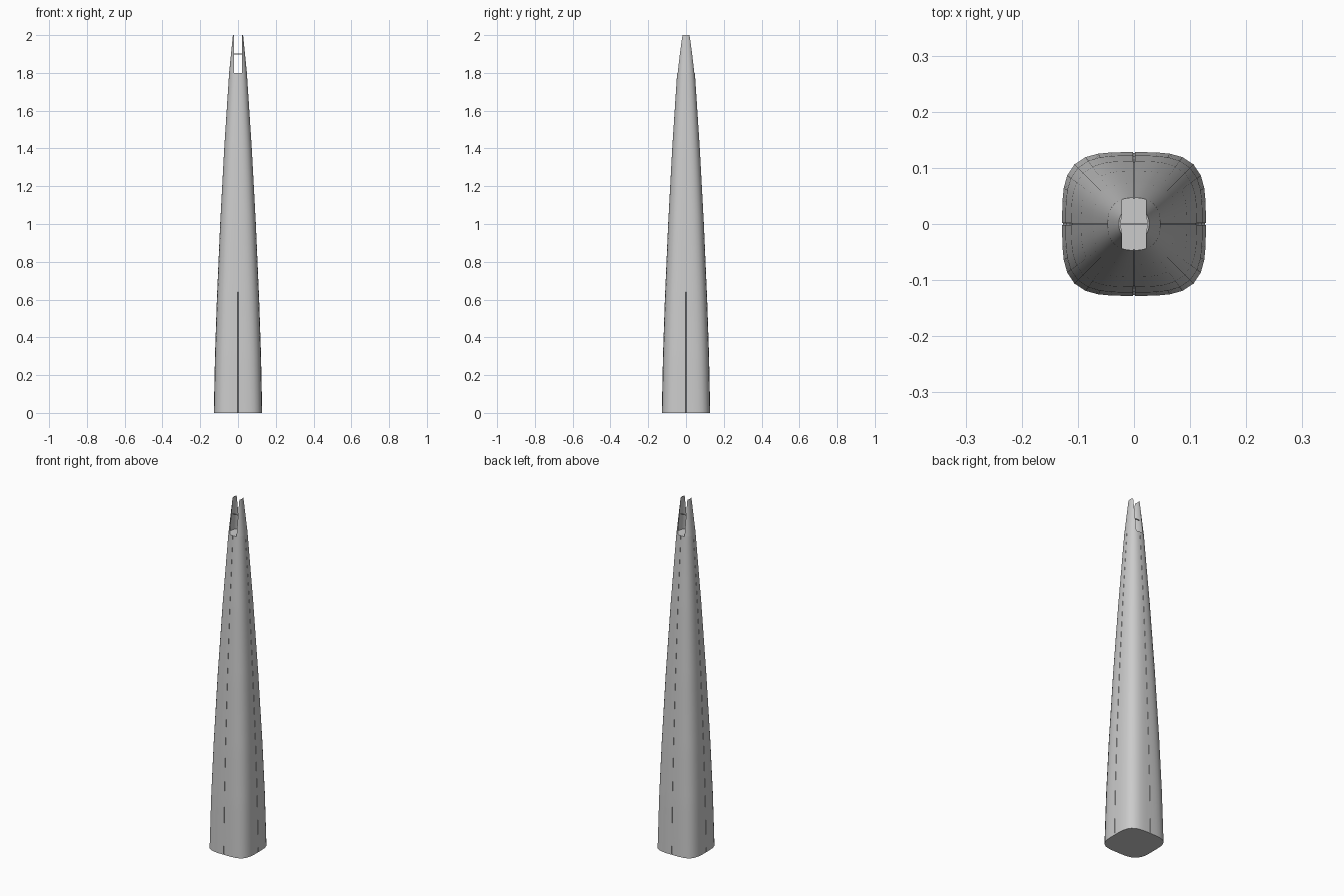
import bpy, bmesh, math

if "Cube" in bpy.data.objects:
    bpy.data.objects.remove(bpy.data.objects["Cube"])

# silhouette: height, half width
PROFILE = [(0, .128), (.3, .122), (.6, .112), (1, .0945), (1.4, .073),
           (1.6, .060), (1.8, .047), (2, .027)]
SLOT = 0.0215
DECK = 1.8


def half_width(z):
    for (z0, r0), (z1, r1) in zip(PROFILE, PROFILE[1:]):
        if z <= z1:
            return r0 + (r1 - r0) * (z - z0) / (z1 - z0)
    return PROFILE[-1][1]


def squircle(a, r, z):
    # squarish at the ground, nearly round at the crown
    n = 3.7 - 1.4 * z / 2
    c, s = math.cos(a), math.sin(a)
    k = r / (abs(c) ** n + abs(s) ** n) ** (1 / n)
    return (k * c, k * s, z)


def loft(name, rings, closed):
    bm = bmesh.new()
    vs = [[bm.verts.new(p) for p in ring] for ring in rings]
    n = len(vs[0])
    for a, b in zip(vs, vs[1:]):
        for i in range(n):
            bm.faces.new((a[i], a[(i + 1) % n], b[(i + 1) % n], b[i]))
    if closed:
        bm.faces.new(vs[0][::-1])
        bm.faces.new(vs[-1])
    bmesh.ops.recalc_face_normals(bm, faces=bm.faces)
    me = bpy.data.meshes.new(name)
    bm.to_mesh(me)
    bm.free()
    ob = bpy.data.objects.new(name, me)
    bpy.context.collection.objects.link(ob)
    bpy.ops.object.select_all(action='DESELECT')
    ob.select_set(True)
    bpy.context.view_layer.objects.active = ob
    bpy.ops.object.shade_smooth_by_angle(angle=math.radians(25))
    return ob


# tower shaft, with a hairline vertical seam in the middle of each side
def shaft_ring(z):
    r = half_width(z)
    pts = []
    for q in range(4):
        mid = q * math.pi / 2
        for d, inset in ((-.012, 0), (-.010, .0015), (.010, .0015), (.012, 0)):
            pts.append(squircle(mid + d, r - inset, z))
        for k in range(1, 10):
            pts.append(squircle(mid + k * math.pi / 20, r, z))
    return pts


loft("tower_shaft", [shaft_ring(DECK * i / 36) for i in range(37)], True)


# curved crown fins: shells whose straight edges leave the slot open
def fin_ring(z, side):
    r = half_width(z)
    end = math.acos(SLOT / r)
    for _ in range(25):
        end += (squircle(end, r, z)[0] - SLOT) / r * .5
    inner, outer = [], []
    for k in range(13):
        a = end * (k / 6 - 1)
        x, y, _ = squircle(a, r, z)
        outer.append((side * x, y, z))
        t = .0035
        xi = SLOT + (x - SLOT) * max(0, 1 - t / max(x - SLOT, t))
        inner.append((side * xi, y * (1 - .04), z))
    return outer + inner[::-1]


for name, side in (("crown_fin_left", -1), ("crown_fin_right", 1)):
    loft(name, [fin_ring(DECK - .001 + (2 - DECK + .001) * i / 8, side) for i in range(9)], True)

# slim bridge between the fins
w = half_width(1.9) - .002
bridge = [[(x, dy, 1.9 + dz) for dy, dz in ((-.0015, -.0015), (.0015, -.0015), (.0015, .0015), (-.0015, .0015))]
          for x in (-w, w)]
loft("crown_bridge", bridge, True)
